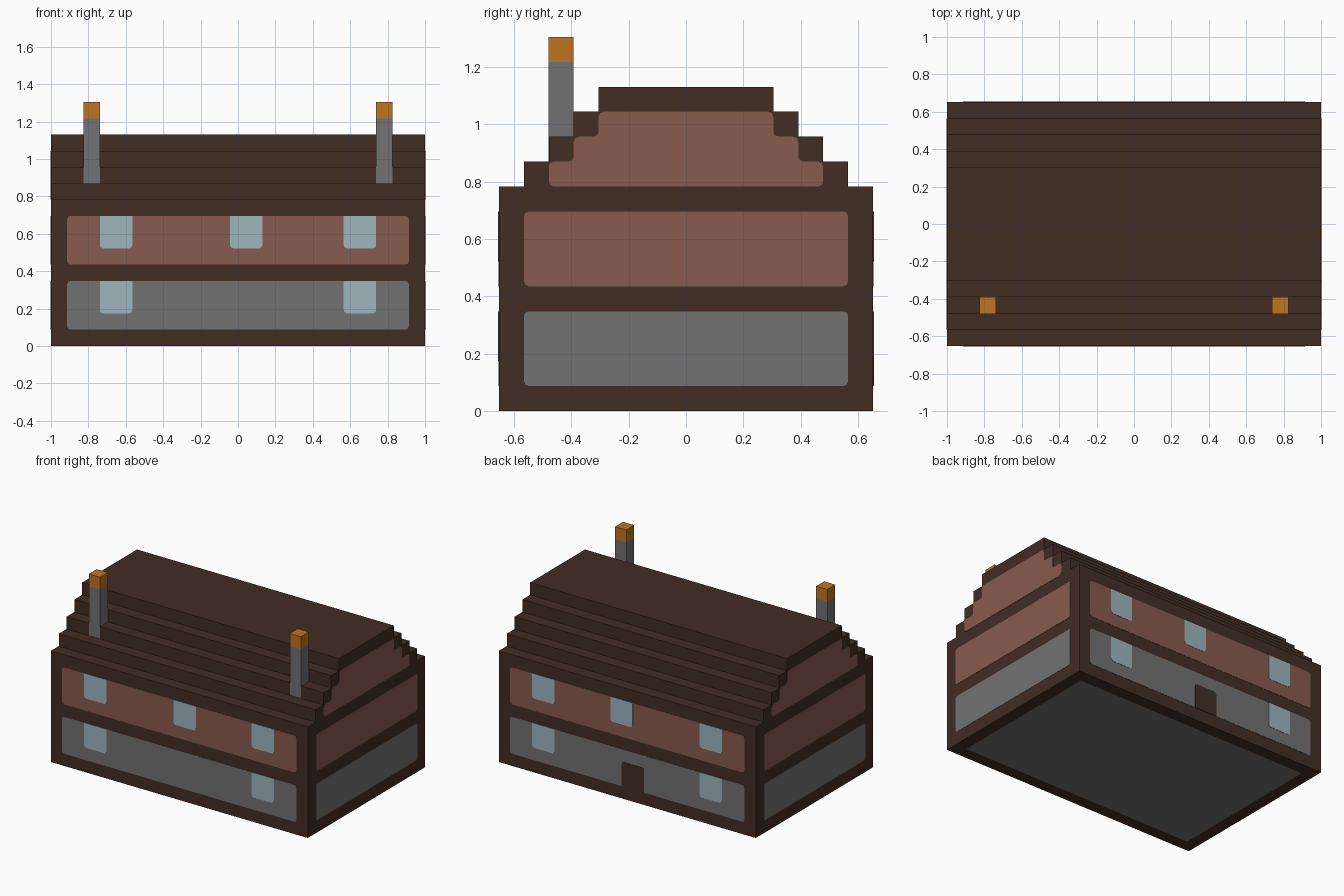
import bpy
import bmesh
from mathutils import Vector

U = 2 / 23          # one block
LIFT = 0.02         # how far a painted panel stands off, in blocks

cube = bpy.data.objects.get("Cube")
if cube:
    bpy.data.objects.remove(cube, do_unlink=True)


def material(name, rgb):
    lin = [((c / 255 + 0.055) / 1.055) ** 2.4 for c in rgb] + [1.0]
    mat = bpy.data.materials.new(name)
    mat.use_nodes = True
    mat.diffuse_color = lin
    bsdf = next(n for n in mat.node_tree.nodes if n.type == 'BSDF_PRINCIPLED')
    bsdf.inputs["Base Color"].default_value = lin
    return mat


timber = material("dark timber", (66, 45, 36))
stone = material("grey stone", (114, 114, 114))
plaster = material("pink plaster", (136, 91, 79))
glass = material("pale blue glass", (158, 182, 190))
ember = material("orange ember", (192, 117, 33))


def rect(a0, a1, b0, b1):
    return [(a0, b0), (a1, b0), (a1, b1), (a0, b1)]


def rounded(outline, corners, r=0.2):
    """Soften the chosen corners of an outline."""
    pts = [Vector(p) for p in outline]
    out = []
    for i, p in enumerate(pts):
        if i not in corners:
            out.append(p)
            continue
        a = p + (pts[i - 1] - p).normalized() * r
        b = p + (pts[(i + 1) % len(pts)] - p).normalized() * r
        out += [a, (a + b) * 0.3 + p * 0.4, b]
    return out


def prism(name, outline, axis, lo, hi, mats):
    """Extrude an outline given in blocks along x or y; return the object."""
    def place(p, d):
        return Vector((d, p[0], p[1]) if axis == 'x' else (p[0], d, p[1])) * U
    bm = bmesh.new()
    near = [bm.verts.new(place(p, lo)) for p in outline]
    far = [bm.verts.new(place(p, hi)) for p in outline]
    bm.faces.new(near)
    bm.faces.new(far)
    n = len(outline)
    for i in range(n):
        j = (i + 1) % n
        bm.faces.new((near[i], near[j], far[j], far[i]))
    bmesh.ops.recalc_face_normals(bm, faces=bm.faces[:])
    mesh = bpy.data.meshes.new(name)
    bm.to_mesh(mesh)
    bm.free()
    for m in mats:
        mesh.materials.append(m)
    obj = bpy.data.objects.new(name, mesh)
    bpy.context.collection.objects.link(obj)
    return obj


def plate(name, outline, axis, side, mat, layer=1):
    """Thin panel on a wall: side is +1 or -1 along the axis."""
    wall = 11.5 if axis == 'x' else 7.5
    d = sorted((side * (wall - LIFT), side * (wall + LIFT * layer)))
    return prism(name, outline, axis, d[0], d[1], [mat])


# Timber shell: walls and stepped roof in one cross-section
half = [(7.5, 0), (7.5, 9)]
for step in range(4):
    half += [(6.5 - step, 9 + step), (6.5 - step, 10 + step)]
shell = prism("timber_shell", half + [(-y, z) for y, z in reversed(half)],
              'x', -11.5, 11.5, [timber, stone])

# Stone floor, inset in the underside
bm = bmesh.new()
bm.from_mesh(shell.data)
bottom = [f for f in bm.faces if f.normal.z < -0.9]
bmesh.ops.inset_region(bm, faces=bottom, thickness=U, use_even_offset=True)
for f in bottom:
    f.material_index = 1
bm.to_mesh(shell.data)
bm.free()

# Wall panels on both storeys of all four walls
for axis, width, sides in (('y', 10.5, ("front", "back")), ('x', 6.5, ("right", "left"))):
    for label, side in zip(sides, (-1, 1)):
        for storey, z, mat in (("lower", 1, stone), ("upper", 5, plaster)):
            plate(f"{label}_{storey}_panel", rounded(rect(-width, width, z, z + 3), range(4)),
                  axis, side, mat)

# Stepped gable panels
gable = []
for step in range(3):
    gable += [(5.5 - step, 9 + step), (5.5 - step, 10 + step)]
gable += [(-y, z) for y, z in reversed(gable)]
for label, side in (("right", -1), ("left", 1)):
    plate(f"{label}_gable_panel", rounded(gable, range(len(gable))), 'x', side, plaster)

# Windows, the same on front and back
for label, side in (("front", -1), ("back", 1)):
    for storey, z, starts in (("lower", 2, (-8.5, 6.5)), ("upper", 6, (-8.5, -0.5, 6.5))):
        for i, x in enumerate(starts):
            plate(f"{label}_{storey}_window_{i + 1}",
                  rounded(rect(x, x + 2, z, z + 2), (0, 1)), 'y', side, glass, 2)

# Back door
plate("back_door", rounded(rect(-1.5, 0.5, 1, 3), (2, 3)), 'y', 1, timber, 2)

# Chimneys with glowing tops
for label, x in (("right", -9.5), ("left", 8.5)):
    for part, z0, z1, mat in (("chimney", 10, 14, stone), ("chimney_top", 14, 15, ember)):
        prism(f"{label}_{part}", rect(x, x + 1, z0, z1), 'y', -5.5 - LIFT, -4.5, [mat])
